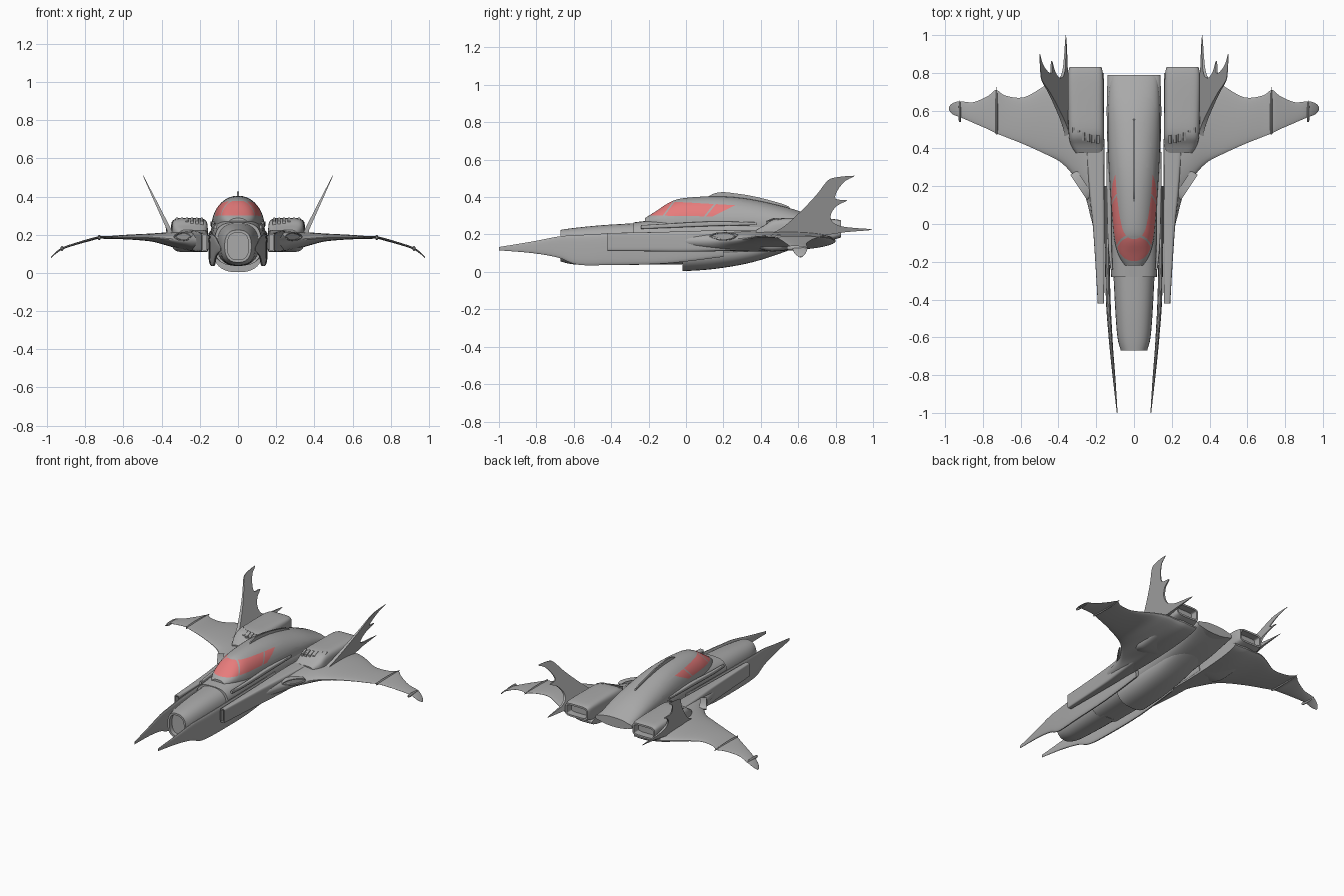
import bpy, bmesh, math
from mathutils import Vector, Matrix

if "Cube" in bpy.data.objects:
    bpy.data.objects.remove(bpy.data.objects["Cube"], do_unlink=True)


def material(name, colour):
    mat = bpy.data.materials.new(name)
    mat.use_nodes = True
    mat.diffuse_color = colour
    mat.node_tree.nodes["Principled BSDF"].inputs["Base Color"].default_value = colour
    return mat


HULL = material("hull grey", (.4, .4, .4, 1))
GLASS = material("canopy red", (.8, .2, .2, 1))


def finish(name, bm, mirror=False, angle=35):
    """Turn a bmesh into a shaded object, optionally mirrored across x."""
    bmesh.ops.recalc_face_normals(bm, faces=bm.faces)
    mesh = bpy.data.meshes.new(name)
    bm.to_mesh(mesh)
    bm.free()
    obj = bpy.data.objects.new(name, mesh)
    bpy.context.collection.objects.link(obj)
    mesh.materials.append(HULL)
    mesh.materials.append(GLASS)
    bpy.ops.object.select_all(action="DESELECT")
    obj.select_set(True)
    bpy.context.view_layer.objects.active = obj
    bpy.ops.object.shade_smooth_by_angle(angle=math.radians(angle))
    if mirror:
        obj.modifiers.new("mirror", "MIRROR")
    return obj


def smooth_rows(rows, steps):
    """Resample stations with a Catmull-Rom curve."""
    pts = [Vector(r) for r in rows]
    result = []
    for i in range(len(pts) - 1):
        p, q = pts[i], pts[i + 1]
        before, after = pts[max(i - 1, 0)], pts[min(i + 2, len(pts) - 1)]
        for k in range(steps):
            t = k / steps
            m, n = (q - before) / 2, (after - p) / 2
            result.append(p + m * t + (3 * (q - p) - 2 * m - n) * t**2
                          + (2 * (p - q) + m + n) * t**3)
    return result + [pts[-1]]


def loft(rows, power=2, axis="y", sides=32, steps=4):
    """Skin rounded sections; a row is station, u min, u max, z min, z max."""
    bm = bmesh.new()
    rings = []
    for s, u0, u1, z0, z1 in smooth_rows(rows, steps):
        ring = []
        for k in range(sides):
            a = math.tau * (k + .5) / sides
            c, d = math.cos(a), math.sin(a)
            c = math.copysign(abs(c) ** (2 / power), c)
            d = math.copysign(abs(d) ** (2 / power), d)
            u, z = (u0 + u1 + c * (u1 - u0)) / 2, (z0 + z1 + d * (z1 - z0)) / 2
            ring.append(bm.verts.new((u, s, z) if axis == "y" else (s, u, z)))
        rings.append(ring)
    for a, b in zip(rings, rings[1:]):
        for k in range(sides):
            j = (k + 1) % sides
            bm.faces.new((a[k], a[j], b[j], b[k]))
    caps = [bm.faces.new(rings[0]), bm.faces.new(rings[-1])]
    return bm, caps


def recess(bm, cap, rim, offset):
    """Sink an inset copy of a cap to leave a raised rim."""
    bmesh.ops.recalc_face_normals(bm, faces=bm.faces)
    bmesh.ops.inset_region(bm, faces=[cap], thickness=rim)
    inner = bmesh.ops.extrude_discrete_faces(bm, faces=[cap])["faces"][0]
    bmesh.ops.translate(bm, verts=inner.verts, vec=offset)


def centred(rows):
    return [(y, -w, w, low, high) for y, w, low, high in rows]


# Nose barrel with recessed oval intake
bm, caps = loft(centred([(-.67, .07, .055, .225), (-.6, .088, .04, .235),
                         (-.45, .1, .036, .25), (-.25, .11, .036, .262)]), 2.5)
recess(bm, caps[0], .014, (0, .03, 0))
finish("nose_barrel", bm)

# Main hull behind the nose
bm, caps = loft(centred([(-.28, .122, .038, .265), (-.1, .128, .04, .285), (.1, .135, .045, .295),
                         (.35, .14, .08, .295), (.6, .145, .13, .27), (.79, .14, .19, .235)]), 3)
finish("main_hull", bm)

# Belly pod with a stepped front
bm, caps = loft(centred([(-.02, .125, .003, .2), (.15, .125, .015, .2), (.35, .12, .05, .2),
                         (.55, .11, .115, .21), (.72, .08, .185, .22)]), 2.4)
finish("belly_pod", bm)

# Canopy and spine, with window panes cut along sloping lines
bm, caps = loft(centred([(-.22, .05, .23, .287), (-.16, .084, .22, .325), (-.08, .105, .14, .376),
                         (0, .114, .12, .396), (.15, .124, .12, .404), (.3, .133, .13, .395),
                         (.45, .138, .14, .367), (.62, .137, .16, .32), (.79, .125, .18, .245)]),
                2.1, sides=48)


def pane_line(y0, z0, y1, z1):
    return Vector((0, y0, z0)), Vector((0, z0 - z1, y1 - y0)).normalized()


lines = {"sill": pane_line(-.22, .302, .1, .297), "roof": pane_line(-.08, .376, .25, .357),
         "rear": pane_line(.13, .29, .25, .35),
         "strut_a": pane_line(-.125, .3, -.07, .376), "strut_b": pane_line(-.115, .3, -.06, .376),
         "strut_c": pane_line(.09, .29, .15, .364), "strut_d": pane_line(.102, .29, .162, .364)}
for point, normal in lines.values():
    bmesh.ops.bisect_plane(bm, geom=bm.verts[:] + bm.edges[:] + bm.faces[:],
                           plane_co=point, plane_no=normal)
for face in bm.faces:
    mid = face.calc_center_median()
    above = {key: (mid - p).dot(n) > 0 for key, (p, n) in lines.items()}
    on_strut = above["strut_a"] != above["strut_b"] or above["strut_c"] != above["strut_d"]
    if above["sill"] and above["rear"] and not above["roof"] and not on_strut:
        face.material_index = 1
finish("canopy_spine", bm)

# Shoulder rails beside the cockpit
bm, caps = loft([(-.24, .112, .125, .23, .25), (-.1, .118, .138, .235, .258),
                 (.15, .12, .145, .245, .27), (.38, .13, .145, .25, .265)], 4, sides=16)
finish("shoulder_rail", bm, True)

# Forward prongs running back as side blades
bm, caps = loft([(-1, .087, .091, .115, .133), (-.82, .098, .112, .1, .163),
                 (-.68, .109, .127, .075, .19), (-.58, .115, .136, .038, .197),
                 (-.4, .124, .149, .036, .207), (-.1, .13, .155, .045, .215),
                 (.2, .13, .155, .08, .22)], 3, sides=20)
finish("nose_prong", bm, True)

# Slim pods leading into the wings
bm, caps = loft([(-.42, .158, .192, .112, .208), (-.2, .156, .205, .11, .212),
                 (0, .155, .219, .108, .217), (.15, .155, .235, .11, .222),
                 (.45, .155, .26, .12, .225)], 6)
recess(bm, caps[0], .007, (0, .03, 0))
finish("wing_pod", bm, True)

# Wings with scalloped trailing edge and drooped tips
bm, caps = loft([(.16, -.2, .8, .11, .22), (.22, 0, .8, .11, .22), (.26, .15, .8, .115, .22),
                 (.31, .24, .79, .125, .218), (.38, .32, .78, .145, .212),
                 (.46, .365, .74, .165, .206), (.58, .42, .672, .175, .2),
                 (.68, .46, .68, .178, .193), (.73, .48, .71, .178, .191),
                 (.77, .5, .68, .168, .182), (.85, .535, .645, .146, .158),
                 (.92, .565, .65, .122, .134), (.96, .58, .64, .095, .105),
                 (.98, .605, .62, .077, .083)], axis="x", sides=36)
finish("wing", bm, True)

# Hinge rods across the wing joints
for label, x, start, end, z in (("mid", .727, .475, .725, .185), ("tip", .922, .54, .655, .128)):
    span = end - start
    bm, caps = loft([(start, x - .005, x + .005, z - .008, z + .008),
                     (start + span / 4, x - .008, x + .008, z - .013, z + .013),
                     (end - span / 3, x - .007, x + .007, z - .011, z + .011),
                     (end, x - .001, x + .001, z - .002, z + .002)], sides=12)
    finish(label + "_wing_rod", bm, True)

# Oval side intakes on the wing roots
bm = bmesh.new()
ring = bmesh.ops.create_circle(bm, cap_ends=True, segments=28, radius=1)["verts"]
outer = bm.faces[:][0]
back = bmesh.ops.extrude_edge_only(bm, edges=outer.edges[:])["geom"]
along = Vector((.55, .83, 0)).normalized()
out = Vector((along.y, -along.x, 0))
for v in bm.verts:
    depth = -.03 if v in back else .012
    v.co = Vector((.283, .2, .19)) + along * v.co.x * .08 + out * depth + Vector((0, 0, v.co.y * .022))
recess(bm, outer, .006, -out * .012)
finish("side_intake", bm, True)

# Engine nacelles with sunken exhausts
bm, caps = loft([(.375, .165, .31, .13, .225), (.42, .16, .335, .115, .25),
                 (.48, .158, .346, .11, .284), (.62, .16, .35, .13, .287),
                 (.78, .163, .35, .17, .283), (.83, .172, .342, .185, .275)], 5)
recess(bm, caps[1], .012, (0, -.05, 0))
finish("engine_nacelle", bm, True)

# Louvres round the front of each engine
for i in range(6):
    x, y = .19 + .026 * i, .445 + .0016 * i * i
    bm, caps = loft([(y - .018, x - .008, x + .008, .245, .272),
                     (y + .025, x - .008, x + .008, .26, .289)], 6, sides=16, steps=1)
    finish("engine_louvre", bm, True)


def plate(name, outline, place, mirror):
    """Build a thin blade from a y-z outline; place gives x and half thickness."""
    bm = bmesh.new()
    both = []
    for side in (-1, 1):
        layer = []
        for y, z in smooth_rows(outline, 3):
            x, half = place(y, z)
            layer.append(bm.verts.new((x + side * half, y, z)))
        bm.faces.new(layer)
        both.append(layer)
    count = len(both[0])
    for k in range(count):
        j = (k + 1) % count
        bm.faces.new((both[0][k], both[0][j], both[1][j], both[1][k]))
    finish(name, bm, mirror)


# Canted tail fins with clawed trailing edge and long root spike
plate("tail_fin", [(.44, .2), (.52, .24), (.62, .33), (.7, .415), (.75, .48), (.79, .503),
                   (.9, .514), (.85, .485), (.81, .435), (.8, .39), (.862, .383), (.81, .355),
                   (.775, .31), (.785, .265), (.85, .24), (1, .226), (.85, .212), (.7, .19),
                   (.55, .18)],
      lambda y, z: (.358 + max(z - .22, 0) * .48, max(.002, .013 - .035 * (z - .2)) * min(1, (1.02 - y) * 3)),
      True)

# Dorsal blade on the spine
plate("dorsal_blade", [(.1, .39), (.14, .415), (.19, .426), (.26, .42), (.38, .4),
                       (.55, .35), (.5, .32), (.2, .37)], lambda y, z: (0, .004), False)
